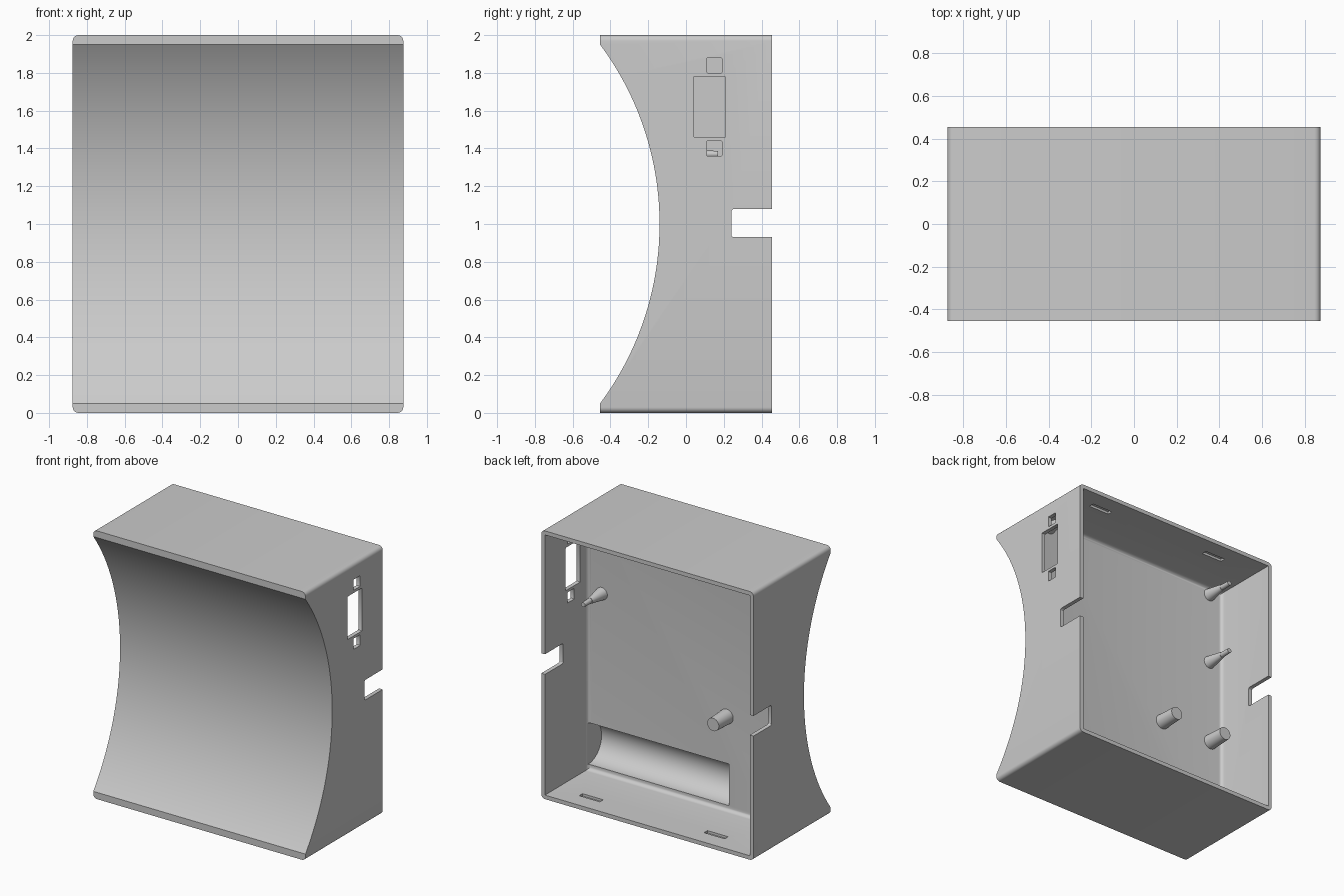
import bpy
import bmesh
import math
from mathutils import Matrix, Vector

cube = bpy.data.objects.get("Cube")
if cube:
    bpy.data.objects.remove(cube, do_unlink=True)

GREY = (0.6, 0.6, 0.6, 1.0)
grey = bpy.data.materials.new("light grey plastic")
grey.use_nodes = True
grey.diffuse_color = GREY
grey.node_tree.nodes["Principled BSDF"].inputs["Base Color"].default_value = GREY

HALF_W, HALF_D, HEIGHT = 0.875, 0.455, 2.0
WALL = 0.03
FLOOR_Y = -0.05      # inner face of the front wall
LIP = 0.05           # flat strips above and below the curved front
SAG = 0.315          # depth of the curved front


def make_object(name, bm):
    bmesh.ops.recalc_face_normals(bm, faces=bm.faces)
    mesh = bpy.data.meshes.new(name)
    bm.to_mesh(mesh)
    bm.free()
    mesh.materials.append(grey)
    obj = bpy.data.objects.new(name, mesh)
    bpy.context.collection.objects.link(obj)
    return obj


def box(name, x, y, z, radius=0.0, pick=None, segments=5):
    """Box from (min, max) ranges; edges chosen by pick(a, b) are rounded."""
    bm = bmesh.new()
    bmesh.ops.create_cube(bm, size=1.0)
    for v in bm.verts:
        v.co = Vector([r[0] if c < 0 else r[1] for c, r in zip(v.co, (x, y, z))])
    if radius:
        edges = [e for e in bm.edges if pick(e.verts[0].co, e.verts[1].co)]
        bmesh.ops.bevel(bm, geom=edges, offset=radius, segments=segments,
                        profile=0.5, affect='EDGES')
    return make_object(name, bm)


def cone(name, start, axis, length, r1, r2, segments):
    """Cone or cylinder running along axis from start."""
    bm = bmesh.new()
    bmesh.ops.create_cone(bm, cap_ends=True, segments=segments, radius1=r1,
                          radius2=r2, depth=length)
    turn = Vector((0, 0, 1)).rotation_difference(Vector(axis)).to_matrix().to_4x4()
    shift = Matrix.Translation(Vector(start) + Vector(axis) * length / 2)
    bmesh.ops.transform(bm, matrix=shift @ turn, verts=bm.verts)
    return make_object(name, bm)


def smooth(obj):
    bpy.ops.object.select_all(action='DESELECT')
    obj.select_set(True)
    bpy.context.view_layer.objects.active = obj
    bpy.ops.object.shade_smooth_by_angle(angle=math.radians(30))


def along(axis):
    return lambda a, b: abs((a - b)[axis]) > 0.9 * (a - b).length


# Outer block, rounded along the depth
housing = box("housing", (-HALF_W, HALF_W), (-HALF_D, HALF_D), (0, HEIGHT),
              0.03, along(1))
cutters = []

# Concave front
half_chord = HEIGHT / 2 - LIP
arc_r = (half_chord ** 2 + SAG ** 2) / (2 * SAG)
cutters.append(cone("front_curve_cutter", (-1, SAG - HALF_D - arc_r, HEIGHT / 2),
                    (1, 0, 0), 2, arc_r, arc_r, 256))

# Open back with filleted inner corners
cutters.append(box("cavity_cutter", (WALL - HALF_W, HALF_W - WALL), (FLOOR_Y, 0.6),
                   (WALL, HEIGHT - WALL), 0.03,
                   lambda a, b: max(a.y, b.y) < FLOOR_Y + 0.01))

# Half-round trough at the bottom of the inner wall
cutters.append(cone("trough_cutter", (-0.32, FLOOR_Y, 0.225), (1, 0, 0), 1.16,
                    0.155, 0.155, 64))

# Socket window with two latch holes on the left side
for y, z in (((0.04, 0.21), (1.46, 1.78)),
             ((0.11, 0.19), (1.80, 1.88)),
             ((0.11, 0.19), (1.36, 1.44))):
    cutters.append(box("window_cutter", (0.8, 0.95), y, z, 0.005, along(0), 2))

# Cable notches in both side walls
for side in (-1, 1):
    xs = sorted((side * 0.8, side * 0.95))
    cutters.append(box("notch_cutter", xs, (0.24, 0.6), (0.93, 1.08),
                       0.015, along(0), 3))

# Shallow latch slots in the floor and ceiling
for x in (-0.465, 0.565):
    for z in (WALL, HEIGHT - WALL):
        cutters.append(box("slot_cutter", (x - 0.085, x + 0.085), (0.29, 0.33),
                           (z - 0.018, z + 0.018)))

for cutter in cutters:
    mod = housing.modifiers.new(cutter.name, 'BOOLEAN')
    mod.operation = 'DIFFERENCE'
    mod.solver = 'EXACT'
    mod.object = cutter
bpy.context.view_layer.objects.active = housing
for name in [m.name for m in housing.modifiers]:
    bpy.ops.object.modifier_apply(modifier=name)
for cutter in cutters:
    bpy.data.objects.remove(cutter, do_unlink=True)
smooth(housing)

# Tapered board pegs with thin pins
for x in (-0.73, 0.73):
    for label, z in (("upper", 1.915), ("lower", 1.37)):
        side = "left" if x > 0 else "right"
        smooth(cone(f"{label}_{side}_peg", (x, FLOOR_Y - 0.01, z), (0, 1, 0),
                    0.15, 0.048, 0.022, 32))
        smooth(cone(f"{label}_{side}_pin", (x, FLOOR_Y + 0.13, z), (0, 1, 0),
                    0.09, 0.02, 0.017, 24))

# Thick screw posts
for label, x in (("inner", -0.30), ("outer", -0.74)):
    smooth(cone(f"{label}_screw_post", (x, FLOOR_Y - 0.01, 0.73), (0, 1, 0),
                0.17, 0.055, 0.048, 32))
